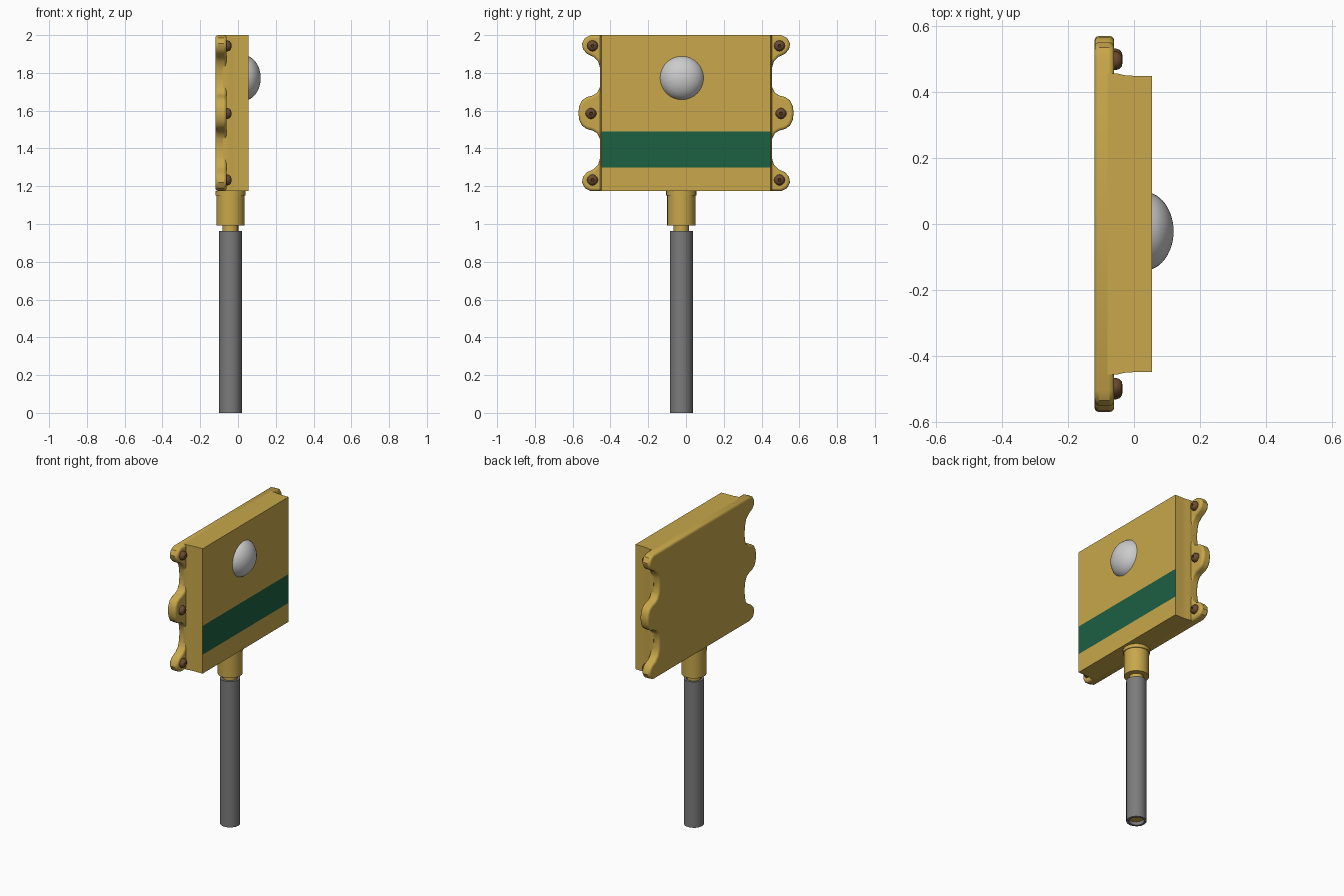
import bpy, bmesh, math
from mathutils import Matrix, Vector

if "Cube" in bpy.data.objects:
    bpy.data.objects.remove(bpy.data.objects["Cube"])


def mat(name, r, g, b):
    m = bpy.data.materials.new(name)
    m.diffuse_color = (r, g, b, 1)
    m.use_nodes = True
    m.node_tree.nodes["Principled BSDF"].inputs["Base Color"].default_value = m.diffuse_color
    return m


gold = mat("ochre_paint", 0.58, 0.39, 0.07)
green = mat("green_paint", 0.012, 0.117, 0.055)
brown = mat("screw_brown", 0.15, 0.07, 0.03)
dark = mat("pole_grey", 0.2, 0.2, 0.2)


def finish(bm, name, *mats, smooth=None):
    bmesh.ops.recalc_face_normals(bm, faces=bm.faces)
    me = bpy.data.meshes.new(name)
    bm.to_mesh(me)
    bm.free()
    ob = bpy.data.objects.new(name, me)
    bpy.context.collection.objects.link(ob)
    for m in mats:
        me.materials.append(m)
    if smooth:
        bpy.ops.object.select_all(action='DESELECT')
        ob.select_set(True)
        bpy.context.view_layer.objects.active = ob
        bpy.ops.object.shade_smooth_by_angle(angle=math.radians(smooth))
    return ob


def lathe(name, profile, loc, material=None, sides=24, along_x=False, closed=False):
    """Spin (radius, height) points about z, or about x when along_x is set."""
    bm = bmesh.new()
    vs = [bm.verts.new((r, 0, h)) for r, h in profile]
    pairs = list(zip(vs, vs[1:])) + ([(vs[-1], vs[0])] if closed else [])
    edges = [bm.edges.new(p) for p in pairs]
    bmesh.ops.spin(bm, geom=vs + edges, cent=(0, 0, 0), axis=(0, 0, 1),
                   angle=2 * math.pi, steps=sides, use_duplicate=False)
    bmesh.ops.remove_doubles(bm, verts=bm.verts, dist=1e-5)
    turn = Matrix.Rotation(math.pi / 2, 4, 'Y') if along_x else Matrix()
    bmesh.ops.transform(bm, matrix=Matrix.Translation(loc) @ turn, verts=bm.verts)
    return finish(bm, name, *([material] if material else []), smooth=40)


def prism(points, offset):
    bm = bmesh.new()
    face = bm.faces.new([bm.verts.new(p) for p in points])
    out = bmesh.ops.extrude_face_region(bm, geom=[face])
    verts = [v for v in out["geom"] if isinstance(v, bmesh.types.BMVert)]
    bmesh.ops.translate(bm, verts=verts, vec=offset)
    return bm


BOTTOM, TOP = 1.175, 2.0
MID = (BOTTOM + TOP) / 2

# Housing box, with flared root and a painted band on its face
half = [(0.055, 0.448), (0.0, 0.449), (-0.03, 0.451), (-0.05, 0.456), (-0.062, 0.468), (-0.08, 0.468)]
section = half + [(x, -y) for x, y in reversed(half)]
bm = prism([(x, y, BOTTOM) for x, y in section], (0, 0, TOP - BOTTOM))
for z in (1.30, 1.49):
    bmesh.ops.bisect_plane(bm, geom=bm.verts[:] + bm.edges[:] + bm.faces[:],
                           plane_co=(0, 0, z), plane_no=(0, 0, 1))
for f in bm.faces:
    c = f.calc_center_median()
    f.material_index = int(c.x > 0.05 and 1.30 < c.z < 1.49)
# trim the flare where the flange is scalloped in
for v in bm.verts:
    v.co.y = max(-0.456, min(0.456, v.co.y))
finish(bm, "housing", gold, green, smooth=35)

# Back plate with three scalloped lugs per side
quarter = [(0.505, TOP), (0.535, 1.985), (0.551, 1.955), (0.545, 1.925), (0.525, 1.902),
           (0.49, 1.885), (0.465, 1.86), (0.453, 1.82), (0.45, 1.77), (0.455, 1.725),
           (0.47, 1.695), (0.495, 1.68), (0.525, 1.672), (0.55, 1.655), (0.565, 1.625)]
side = quarter + [(0.57, MID)] + [(y, 2 * MID - z) for y, z in reversed(quarter)]
outline = side + [(-y, z) for y, z in reversed(side)]
plate = finish(prism([(-0.12, y, z) for y, z in outline], (0.06, 0, 0)),
               "back_plate", gold, smooth=35)
bev = plate.modifiers.new("rounded_rim", 'BEVEL')
bev.width, bev.segments = 0.014, 3
bev.limit_method, bev.angle_limit = 'ANGLE', math.radians(70)

# Screws in the lugs
screw = [(0, 0.019), (0.006, 0.019), (0.008, 0.026), (0.017, 0.024),
         (0.025, 0.017), (0.029, 0.006), (0.029, -0.01)]
for s in (-1, 1):
    for y, z in ((0.495, 1.943), (0.503, 1.585), (0.495, 1.233)):
        lathe("screw", screw, (-0.061, s * y, z), brown, 12, along_x=True)

# Domed lens
cap = math.acos(0.025 / 0.09)
dome = [(0.1197 * math.sin(cap * i / 10), 0.09 * math.cos(cap * i / 10)) for i in range(11)]
lathe("dome_lens", dome, (0.03, -0.022, 1.773), None, 32, along_x=True)

# Stem: collar, neck and inner rod, then the hollow pole
axis = (-0.04, -0.025, 0)
lathe("collar", [(0, 0.993), (0.075, 0.993), (0.075, 1.152), (0.08, 1.152), (0.08, 1.176), (0, 1.176)],
      axis, gold, 24)
lathe("inner_rod", [(0, 0.02), (0.042, 0.02), (0.042, 1.0), (0, 1.0)], axis, gold, 16)
lathe("pole", [(0.061, 0), (0.061, 0.963), (0.046, 0.963), (0.046, 0.0)], axis, dark, 16, closed=True)
